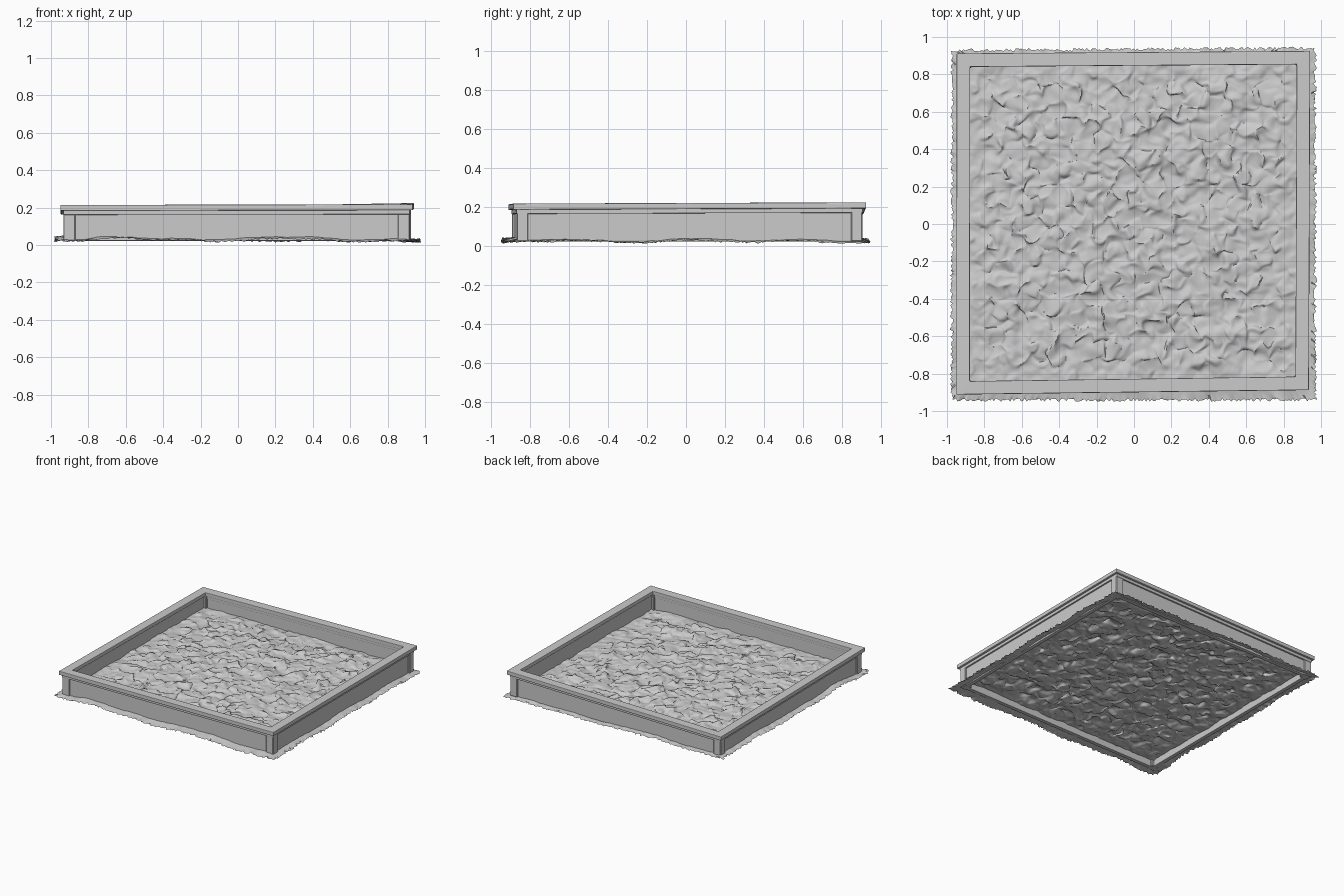
import bpy, bmesh, random
from mathutils import Vector, noise

if "Cube" in bpy.data.objects:
    bpy.data.objects.remove(bpy.data.objects["Cube"])

random.seed(4)
# Slightly crooked outline of the top board, anticlockwise from front left,
# with the small height error of each corner
CORNERS = [(-0.95, -0.912), (0.935, -0.888), (0.942, 0.925), (-0.948, 0.912)]
SAG = [-0.003, 0.0, 0.006, -0.024]


def inset(d):
    """Outline moved inward by d."""
    return [(x - d * (1 if x > 0 else -1), y - d * (1 if y > 0 else -1))
            for x, y in CORNERS]


def finish(name, bm, smooth=None):
    me = bpy.data.meshes.new(name)
    bm.to_mesh(me)
    bm.free()
    ob = bpy.data.objects.new(name, me)
    bpy.context.collection.objects.link(ob)
    if smooth is not None:
        bpy.ops.object.select_all(action='DESELECT')
        ob.select_set(True)
        bpy.context.view_layer.objects.active = ob
        bpy.ops.object.shade_smooth_by_angle(angle=smooth)
    return ob


def ring(name, outer, inner, z0, z1, bevel=0.004):
    """Square frame between two insets, with softened edges."""
    bm = bmesh.new()
    loops = [[bm.verts.new((x, y, z + (s if z > 0.1 else 0)))
              for (x, y), s in zip(inset(d), SAG)]
             for d, z in ((outer, z0), (outer, z1), (inner, z1), (inner, z0))]
    for a, b in zip(loops, loops[1:] + loops[:1]):
        for i in range(4):
            j = (i + 1) % 4
            bm.faces.new((a[i], a[j], b[j], b[i]))
    ob = finish(name, bm)
    m = ob.modifiers.new("soft_edges", 'BEVEL')
    m.width = bevel
    m.segments = 2
    return ob


# Wooden frame: walls, ledge trim and wide top board
ring("walls", 0.028, 0.060, 0.022, 0.195)
ring("ledge_trim", 0.016, 0.064, 0.164, 0.188, 0.003)
ring("top_board", 0.0, 0.072, 0.186, 0.217)

# Corner posts
for n, (x, y) in enumerate(inset(0.048)):
    bm = bmesh.new()
    bmesh.ops.create_cube(bm, size=1)
    top = 0.192 + SAG[n]
    for v in bm.verts:
        v.co = Vector((x + v.co.x * 0.064, y + v.co.y * 0.058,
                       top if v.co.z > 0 else 0.022))
    finish(f"corner_post_{n + 1}", bm).modifiers.new("soft_edges", 'BEVEL').width = 0.004


# Lumpy sand sheet inside the frame
def lumps(x, y):
    p = Vector((x, y, 0.3))
    big = noise.noise(p * 2.5)
    mid = noise.noise(p * 8 + Vector((5, 1, 0)))
    ridge = 0.5 - abs(noise.noise(p * 14 + Vector((0, 9, 2))))
    fine = noise.noise(p * 26)
    # small clumps with crisp rims
    clump = min(max(noise.noise(p * 13 + Vector((3, 3, 8))) * 6 - 0.6, 0.0), 1.0)
    return 0.010 * big + 0.018 * mid + 0.014 * (ridge - 0.38) + 0.007 * fine + 0.012 * (clump - 0.3)


N = 200
bm = bmesh.new()
bmesh.ops.create_grid(bm, x_segments=N, y_segments=N, size=1)
for v in bm.verts:
    u, w = v.co.x, v.co.y
    x, y = u * 0.890 - 0.005, w * 0.856 + 0.01
    fade = min(1.0, (1 - max(abs(u), abs(w))) * 7)
    dome = 0.022 * (1 - u * u) * (1 - w * w)
    z = 0.073 + dome + lumps(x, y) * (0.4 + 0.6 * fade)
    # sideways push makes small folds and overhangs
    push = noise.noise_vector(Vector((x, y, 7)) * 17) * 0.03 * fade
    v.co = (x + push.x, y + push.y, max(z, 0.024))
finish("sand", bm, 0.8)

# Frayed strip of spilled sand round the foot of the walls
OUT = [(-0.972, -0.938), (0.966, -0.938), (0.966, 0.938), (-0.970, 0.926)]
INN = inset(0.04)
M, ROWS = 200, 5
bm = bmesh.new()
rows = [[] for _ in range(ROWS)]
for s in range(4):
    o0, o1 = Vector(OUT[s]), Vector(OUT[(s + 1) % 4])
    i0, i1 = Vector(INN[s]), Vector(INN[(s + 1) % 4])
    out_dir = Vector(((o1 - o0).y, -(o1 - o0).x)).normalized()
    for k in range(M):
        t = k / M
        outer = o0.lerp(o1, t)
        inner = i0.lerp(i1, t)
        fray = random.uniform(-0.006, 0.012)
        for r in range(ROWS):
            f = r / (ROWS - 1)
            p = inner.lerp(outer, f)
            # the left side lies a little higher than the right
            z = 0.036 - 0.004 * p.x - 0.010 * f + 0.018 * noise.noise(Vector((p.x, p.y, 3)) * 3.5)
            z += 0.005 * noise.noise(Vector((p.x, p.y, 1)) * 20)
            if r == ROWS - 1:
                p = p + out_dir * fray
                z += random.uniform(-0.006, 0.006)
            rows[r].append(bm.verts.new((p.x, p.y, max(z, 0.013))))
L = 4 * M
for a, b in zip(rows, rows[1:]):
    for k in range(L):
        j = (k + 1) % L
        bm.faces.new((b[k], b[j], a[j], a[k]))
finish("spilled_sand", bm, 0.7)
